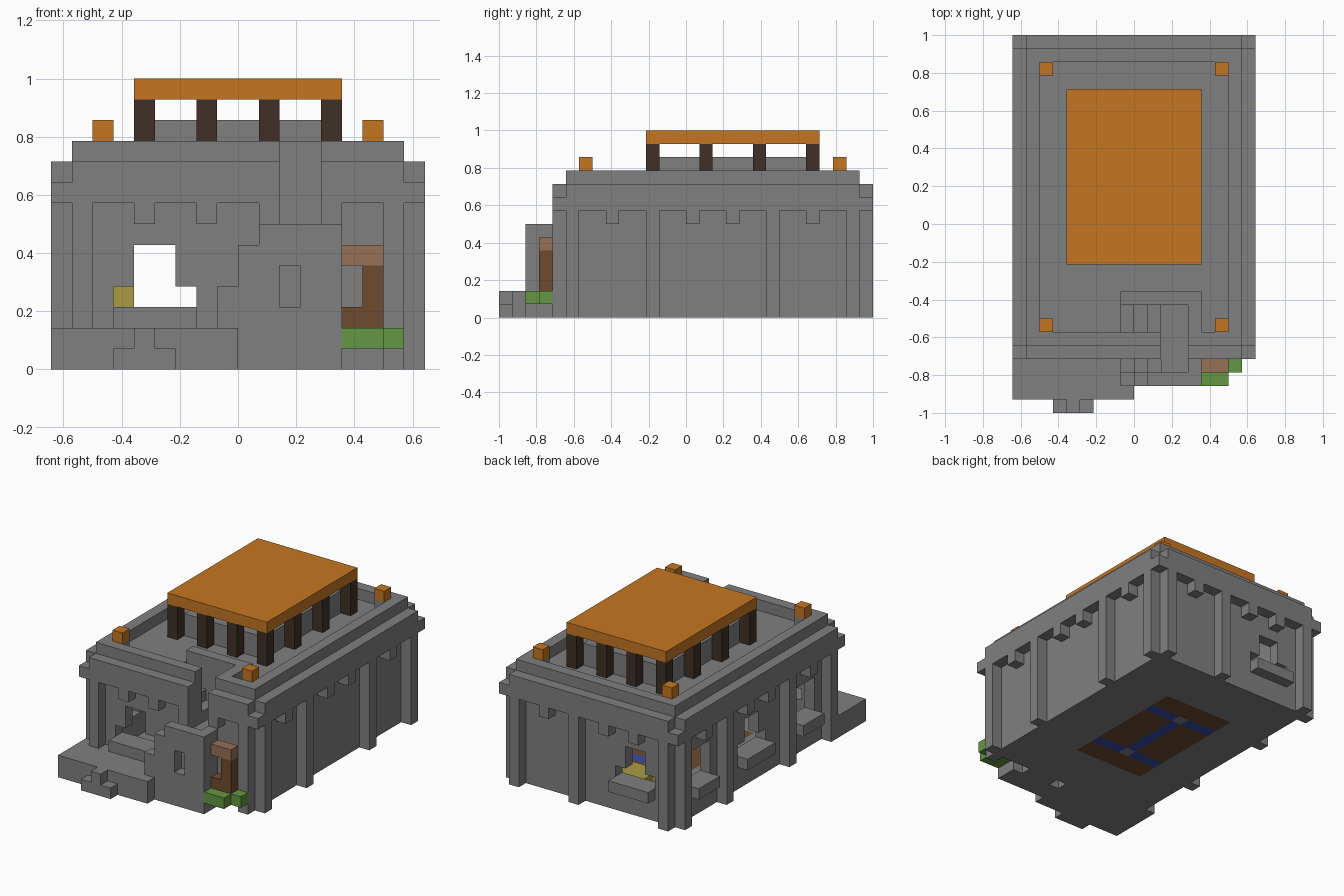
import bpy, bmesh
from mathutils import Vector
from itertools import product

cube = bpy.data.objects.get("Cube")
if cube:
    bpy.data.objects.remove(cube)

UNIT = 1 / 14              # edge of one block
CENTRE = Vector((9, 14, 0))
cells = {}                 # block position -> (part, colour)


def fill(part, colour, x, y, z):
    for c in product(range(*x), range(*y), range(*z)):
        cells[c] = (part, colour)


def carve(x, y, z):
    for c in product(range(*x), range(*y), range(*z)):
        cells.pop(c, None)


def one(n):
    return (n, n + 1)


# Walls, floor and flat roof around a hollow room
fill("walls", "stone", (1, 17), (5, 27), (0, 10))
carve((2, 16), (6, 26), (1, 9))

# Stairwell core
fill("stairwell", "stone", (8, 14), (6, 9), (1, 10))

# Cornice with notched corners, and parapet
fill("cornice", "stone", (0, 18), (4, 28), (8, 10))
for x, y in product((0, 17), (4, 27)):
    carve(one(x), one(y), (9, 10))
fill("walls", "stone", (1, 17), (5, 27), (8, 10))
carve((2, 16), (6, 26), (8, 9))
fill("stairwell", "stone", (8, 14), (6, 9), (8, 10))
fill("parapet", "stone", (1, 17), (5, 27), (10, 11))
carve((2, 16), (6, 26), (10, 11))

# Pilasters and dentils on all four sides
for y in (4, 27):
    for x in (1, 10, 16):
        fill("pilasters", "stone", one(x), one(y), (0, 8))
    for x in (4, 7, 13):
        fill("dentils", "stone", one(x), one(y), (7, 8))
for x in (0, 17):
    for y in (5, 11, 20, 26):
        fill("pilasters", "stone", one(x), one(y), (0, 8))
    for y in (8, 14, 17, 23):
        fill("dentils", "stone", one(x), one(y), (7, 8))

# Windows with projecting sills
for wall, outside in ((5, 4), (26, 27)):
    carve((3, 7), one(wall), (3, 4))
    carve((4, 6), one(wall), (4, 6))
    fill("window_sills", "stone", (3, 7), one(outside), (2, 3))
for low, high in (((7, 10), (7, 10)), ((14, 18), (15, 17)), ((22, 25), (22, 25))):
    carve(one(1), low, (3, 4))
    carve(one(1), high, (4, 6))
    fill("window_sills", "stone", one(0), low, (2, 3))

# Yellow furnishing inside
fill("bench", "yellow", (6, 16), (22, 26), (1, 2))
fill("bench", "yellow", (12, 16), (9, 22), (1, 2))
fill("bench", "yellow", one(3), one(25), (1, 4))

# Rug set in the floor
fill("rug", "brown", (5, 12), (10, 22), (0, 1))
fill("rug", "blue", one(8), (13, 19), (0, 1))
for y in (12, 19):
    fill("rug", "blue", (5, 12), one(y), (0, 1))
    fill("walls", "stone", one(8), one(y), (0, 1))

# Entrance platform and its front step
fill("platform", "stone", (0, 9), (1, 5), (0, 2))
fill("front_step", "stone", (3, 6), one(0), (0, 1))
fill("front_step", "stone", one(4), one(0), (0, 2))

# Porch: stepped outer wall, stairs behind it, slit window
fill("porch", "stone", (9, 14), (2, 4), (0, 7))
for x, wall_top, stair_top in ((8, 4, 3), (9, 6, 4), (10, 7, 5)):
    carve(one(x), (2, 4), (2, 7))
    fill("porch", "stone", one(x), one(2), (0, wall_top))
    fill("porch", "stone", one(x), one(3), (0, stair_top))
carve(one(11), one(2), (3, 5))

# Passage through the front wall and stairs up to the roof
fill("passage", "stone", (11, 13), (4, 6), (0, 6))
carve((11, 13), (3, 8), (6, 11))
for x, top in ((8, 9), (9, 8), (10, 7)):
    carve(one(x), (6, 8), (top, 10))
fill("stair_rail", "stone", (8, 14), one(8), (10, 11))
fill("stair_rail", "stone", one(13), (6, 8), (10, 11))

# Corner lamps on the parapet
for x, y in product((2, 15), (6, 25)):
    fill("parapet", "stone", one(x), one(y), (10, 11))
    fill("corner_lamps", "orange", one(x), one(y), (11, 12))

# Roof pavilion: low wall, posts and slab
fill("pavilion_wall", "stone", (5, 13), (12, 23), (10, 12))
carve((6, 12), (13, 22), (10, 12))
for x, y in product((4, 7, 10, 13), (11, 15, 19, 23)):
    if x in (4, 13) or y in (11, 23):
        fill("pavilion_posts", "dark wood", one(x), one(y), (10, 13))
fill("pavilion_roof", "orange", (4, 14), (11, 24), (13, 14))

# Planter with a wooden post
fill("planter", "green", (14, 17), one(3), (1, 2))
fill("planter", "green", (14, 16), one(2), (1, 2))
fill("wood_post", "brown", one(15), one(3), (2, 5))
fill("wood_post", "brown", one(14), one(3), (2, 3))
fill("wood_post_cap", "light brown", (14, 16), one(3), (5, 6))

COLOURS = {
    "stone": (0.215, 0.215, 0.215),
    "orange": (0.56, 0.18, 0.016),
    "dark wood": (0.05, 0.03, 0.019),
    "brown": (0.155, 0.07, 0.028),
    "light brown": (0.31, 0.165, 0.092),
    "green": (0.127, 0.31, 0.054),
    "yellow": (0.41, 0.33, 0.06),
    "blue": (0.04, 0.07, 0.42),
}
materials = {}
for name, rgb in COLOURS.items():
    m = bpy.data.materials.new(name)
    m.use_nodes = True
    m.diffuse_color = (*rgb, 1)
    m.node_tree.nodes["Principled BSDF"].inputs["Base Color"].default_value = (*rgb, 1)
    materials[name] = m


def build(part):
    """Join the exposed block sides of one part into a flat-faced mesh."""
    mine = {c: v[1] for c, v in cells.items() if v[0] == part}
    palette = sorted(set(mine.values()))
    bm = bmesh.new()
    for c, colour in mine.items():
        for axis, sign in product(range(3), (-1, 1)):
            n = Vector((0, 0, 0))
            n[axis] = sign
            if tuple(int(a + b) for a, b in zip(c, n)) in cells:
                continue
            u = Vector((0, 0, 0))
            u[(axis + 1) % 3] = 0.5
            v = n.cross(u)
            mid = Vector(c) + Vector((0.5, 0.5, 0.5)) + n * 0.5 - CENTRE
            corners = (mid - u - v, mid + u - v, mid + u + v, mid - u + v)
            face = bm.faces.new([bm.verts.new(p * UNIT) for p in corners])
            face.material_index = palette.index(colour)
    bmesh.ops.remove_doubles(bm, verts=bm.verts[:], dist=0.001)
    bmesh.ops.dissolve_limit(bm, angle_limit=0.02, verts=bm.verts[:],
                             edges=bm.edges[:], delimit={'MATERIAL'})
    mesh = bpy.data.meshes.new(part)
    bm.to_mesh(mesh)
    bm.free()
    for colour in palette:
        mesh.materials.append(materials[colour])
    bpy.context.collection.objects.link(bpy.data.objects.new(part, mesh))


for part in sorted({v[0] for v in cells.values()}):
    build(part)
